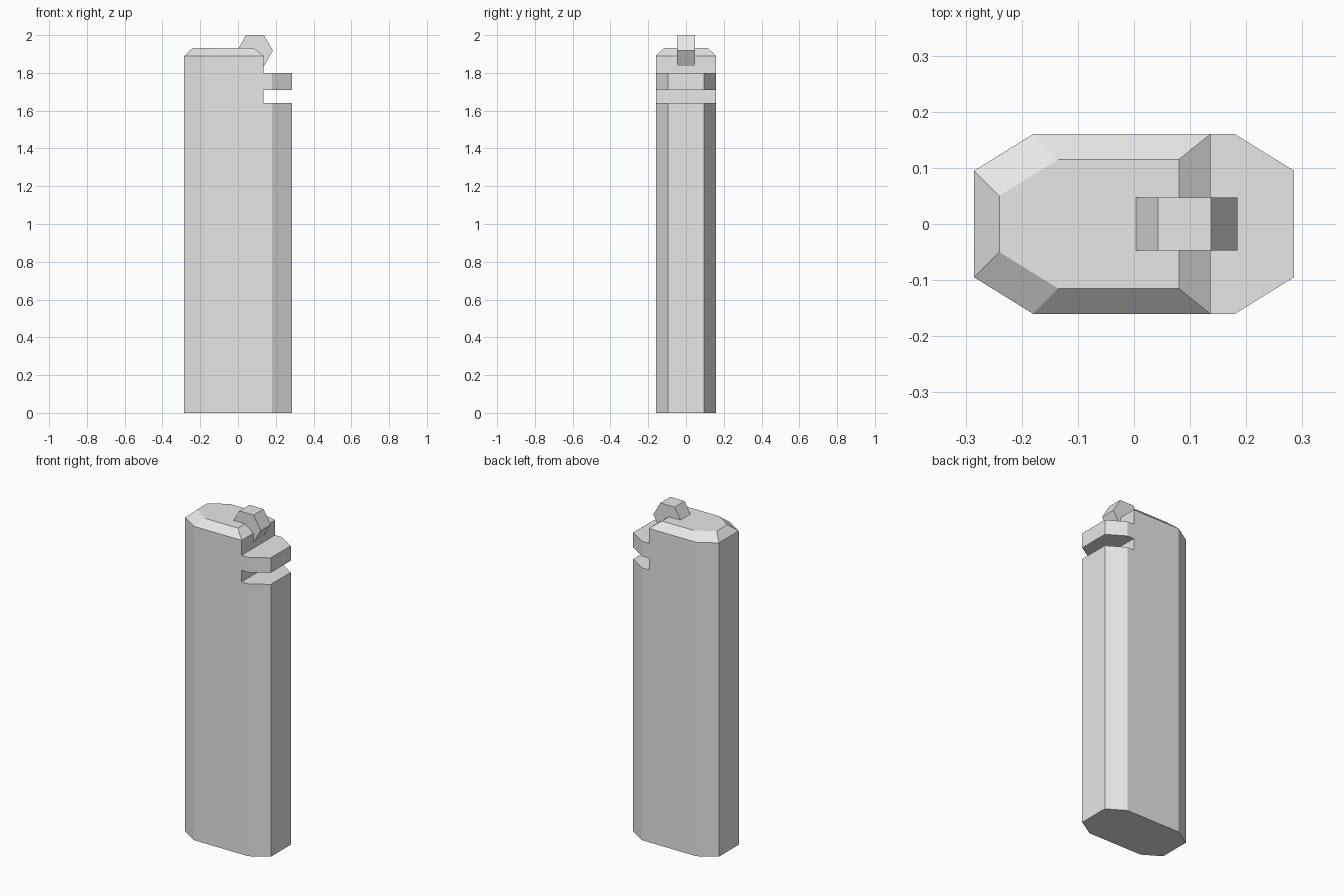
import bpy, bmesh, math
from mathutils import Matrix

cube = bpy.data.objects.get("Cube")
if cube:
    bpy.data.objects.remove(cube, do_unlink=True)

grey = bpy.data.materials.new("plain_grey")
grey.use_nodes = True
grey.diffuse_color = (0.8, 0.8, 0.8, 1)
grey.node_tree.nodes["Principled BSDF"].inputs["Base Color"].default_value = (0.8, 0.8, 0.8, 1)


def finish(bm, name):
    bmesh.ops.recalc_face_normals(bm, faces=bm.faces)
    mesh = bpy.data.meshes.new(name)
    bm.to_mesh(mesh)
    bm.free()
    mesh.materials.append(grey)
    obj = bpy.data.objects.new(name, mesh)
    bpy.context.collection.objects.link(obj)


def ring(bm, half, z):
    """Closed outline at height z, mirrored across y from its +y half."""
    pts = half + [(x, -y) for x, y in reversed(half)]
    return [bm.verts.new((x, y, z)) for x, y in pts]


CUT = 0.136                                   # wall behind the button
OUTER = [(-0.285, 0.095), (-0.18, 0.16), (CUT, 0.16)]
INNER = [(-0.24, 0.05), (-0.135, 0.115), (0.08, 0.115)]
SLOT_LOW, SLOT_HIGH, BUTTON_TOP, RIM, TOP = 1.64, 1.71, 1.80, 1.89, 1.932

# Case: stacked outlines up to the bevelled top
bm = bmesh.new()
rings = [ring(bm, OUTER, z) for z in (0, SLOT_LOW, SLOT_HIGH, BUTTON_TOP, RIM)]
rings.append(ring(bm, INNER, TOP))
walls = []
for low, high in zip(rings, rings[1:]):
    for i in range(len(low)):
        j = (i + 1) % len(low)
        face = bm.faces.new((low[i], low[j], high[j], high[i]))
        if i == 2:
            walls.append(face)
bm.faces.new(rings[0])
bm.faces.new(rings[-1])
bmesh.ops.recalc_face_normals(bm, faces=bm.faces)

# Lower nose and button: push two wall sections out, then taper them
for face in (walls[0], walls[2]):
    for x, y in ((0.18, 0.16), (0.285, 0.095)):
        out = bmesh.ops.extrude_face_region(bm, geom=[face])["geom"]
        bmesh.ops.delete(bm, geom=[face], context="FACES_ONLY") if face.is_valid else None
        face = next(g for g in out if isinstance(g, bmesh.types.BMFace))
        for v in face.verts:
            v.co.x = x
            v.co.y = math.copysign(y, v.co.y)

bmesh.ops.dissolve_limit(bm, angle_limit=math.radians(1), verts=bm.verts, edges=bm.edges)
finish(bm, "case_with_button")

# Six-sided spark wheel lying across the top
bm = bmesh.new()
bmesh.ops.create_cone(bm, cap_ends=True, segments=6, radius1=0.0945, radius2=0.0945, depth=0.095,
                      matrix=Matrix.Translation((0.09, 0, 1.918))
                      @ Matrix.Rotation(math.pi / 2, 4, "X")
                      @ Matrix.Rotation(math.pi / 6, 4, "Z"))
finish(bm, "spark_wheel")
